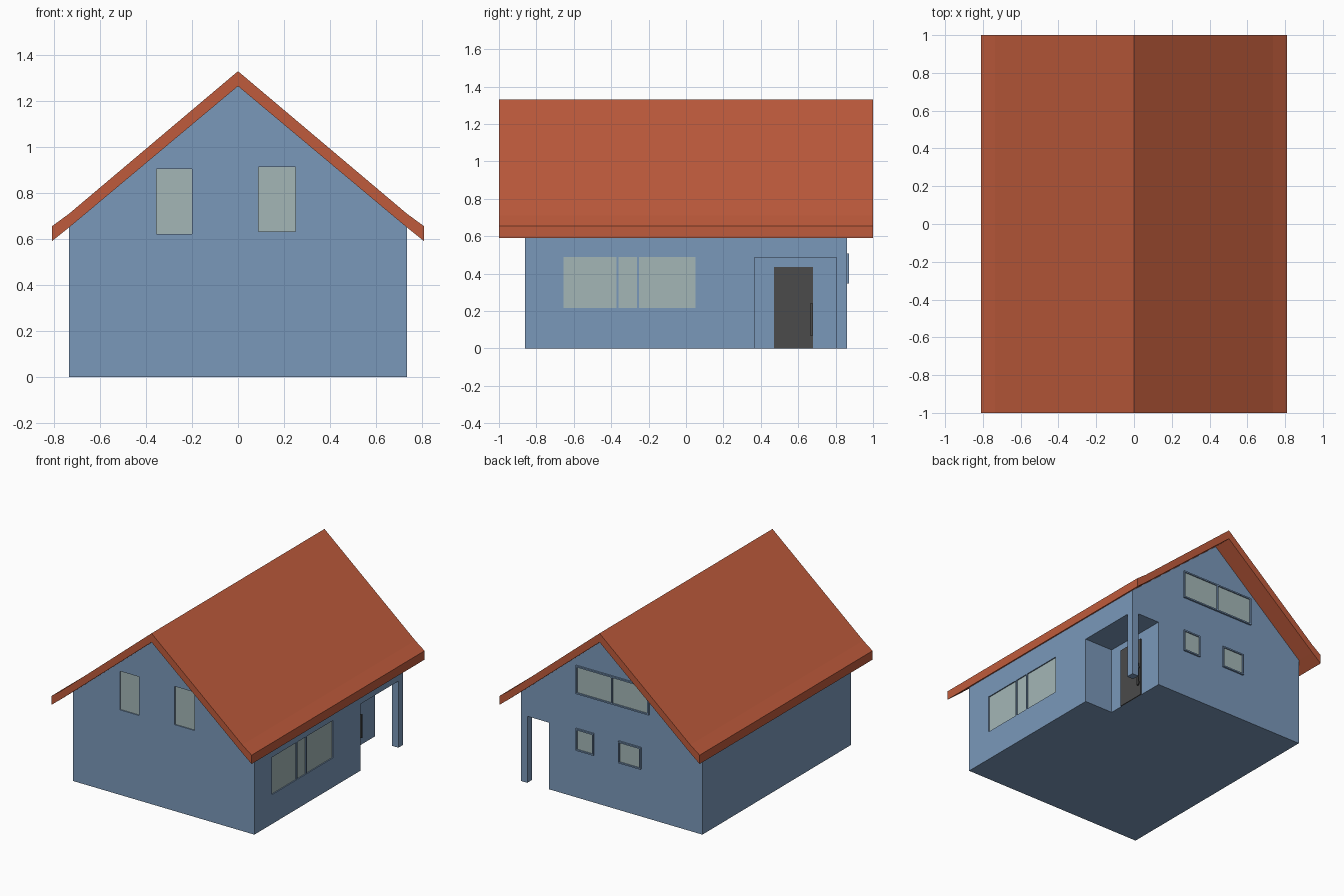
import bpy, bmesh
from mathutils import Vector

if "Cube" in bpy.data.objects:
    bpy.data.objects.remove(bpy.data.objects["Cube"])

W, L = 0.735, 0.86          # wall half width and half length


def material(name, rgb):
    m = bpy.data.materials.new(name)
    m.diffuse_color = (*rgb, 1)
    m.use_nodes = True
    m.node_tree.nodes["Principled BSDF"].inputs["Base Color"].default_value = m.diffuse_color
    return m


BLUE = material("wall_blue", (0.195, 0.314, 0.49))
RED = material("roof_red", (0.52, 0.105, 0.045))
GLASS = material("window_glass", (0.37, 0.47, 0.47))
DARK = material("door_dark", (0.07, 0.07, 0.07))


def finish(name, bm, mat):
    bmesh.ops.recalc_face_normals(bm, faces=bm.faces[:])
    me = bpy.data.meshes.new(name)
    bm.to_mesh(me)
    bm.free()
    if mat:
        me.materials.append(mat)
    ob = bpy.data.objects.new(name, me)
    bpy.context.collection.objects.link(ob)
    return ob


def boxes(name, pairs, mat):
    """One mesh made of boxes, each given by two opposite corners."""
    bm = bmesh.new()
    for a, b in pairs:
        a, b = Vector(a), Vector(b)
        new = bmesh.ops.create_cube(bm, size=1)["verts"]
        for v in new:
            v.co = Vector([(a[i] + b[i]) / 2 + v.co[i] * abs(b[i] - a[i]) for i in range(3)])
    return finish(name, bm, mat)


def extrude_y(name, profile, y, mat):
    """Extrude an xz profile from -y to y."""
    bm = bmesh.new()
    face = bm.faces.new([bm.verts.new((x, -y, z)) for x, z in profile])
    new = bmesh.ops.extrude_face_region(bm, geom=[face])["geom"]
    bmesh.ops.translate(bm, vec=(0, 2 * y, 0),
                        verts=[g for g in new if isinstance(g, bmesh.types.BMVert)])
    return finish(name, bm, mat)


def on_wall(side, u, d, z):
    """Point on a wall: u along it, d outward from its surface."""
    return {"front": (u, -L - d, z), "back": (u, L + d, z), "right": (W + d, u, z)}[side]


# House body with gables
walls = extrude_y("walls", [(-W, 0), (W, 0), (W, 0.65), (0, 1.265), (-W, 0.65)], L, BLUE)

# Roof slab with a slight kick at the eaves
half = [(W, 0.71), (0.81, 0.655), (0.81, 0.59), (W, 0.65)]
extrude_y("roof", [(0, 1.33)] + half + [(0, 1.265)] + [(-x, z) for x, z in half[::-1]], 1.0, RED)

# Windows: name, side, u range, z range, mullions, outward offset
windows = [
    ("front_left_window", "front", -0.365, -0.19, 0.612, 0.915, [], 0),
    ("front_right_window", "front", 0.08, 0.26, 0.622, 0.922, [], 0),
    ("side_window", "right", -0.665, 0.06, 0.205, 0.498, [-0.367, -0.257], 0),
    ("back_upper_window", "back", -0.305, 0.285, 0.762, 0.968, [-0.008], 0.012),
    ("back_small_window_a", "back", 0.142, 0.285, 0.347, 0.507, [], 0.012),
    ("back_small_window_b", "back", -0.24, -0.06, 0.347, 0.507, [], 0.012),
]
# Corner porch and shallow window openings are cut from the walls
cuts = [((0.505, 0.367, -0.1), (1, 1, 0.487))]
T = 0.01
for name, side, u0, u1, z0, z1, mullions, out in windows:
    if not out:
        cuts.append((on_wall(side, u0, -0.016, z0), on_wall(side, u1, 0.05, z1)))
    lo, hi = out - 0.016, out
    bars = [(u0, u0 + T, z0, z1), (u1 - T, u1, z0, z1),
            (u0 + T, u1 - T, z0, z0 + T), (u0 + T, u1 - T, z1 - T, z1)]
    bars += [(m - T / 2, m + T / 2, z0 + T, z1 - T) for m in mullions]
    boxes(name + "_frame", [(on_wall(side, a, lo, c), on_wall(side, b, hi, d))
                            for a, b, c, d in bars], BLUE)
    boxes(name + "_glass", [(on_wall(side, u0 + T, lo, z0 + T),
                             on_wall(side, u1 - T, lo + 0.008, z1 - T))], GLASS)

cutter = boxes("opening_cutter", cuts, None)
cutter.hide_render = True
mod = walls.modifiers.new("openings", "BOOLEAN")
mod.operation, mod.solver, mod.object = "DIFFERENCE", "EXACT", cutter
bpy.context.view_layer.objects.active = walls
bpy.ops.object.modifier_apply(modifier=mod.name)
bpy.data.objects.remove(cutter)

# Porch post, door and door fittings
boxes("porch_post", [((W - 0.052, L - 0.055, 0), (W, L, 0.487))], BLUE)
boxes("door", [((0.5, 0.47, 0.0), (0.513, 0.68, 0.435))], DARK)
boxes("door_handle", [((0.525, 0.664, 0.07), (0.535, 0.678, 0.24)),
                      ((0.51, 0.667, 0.09), (0.526, 0.675, 0.1)),
                      ((0.51, 0.667, 0.21), (0.526, 0.675, 0.22))], DARK)
